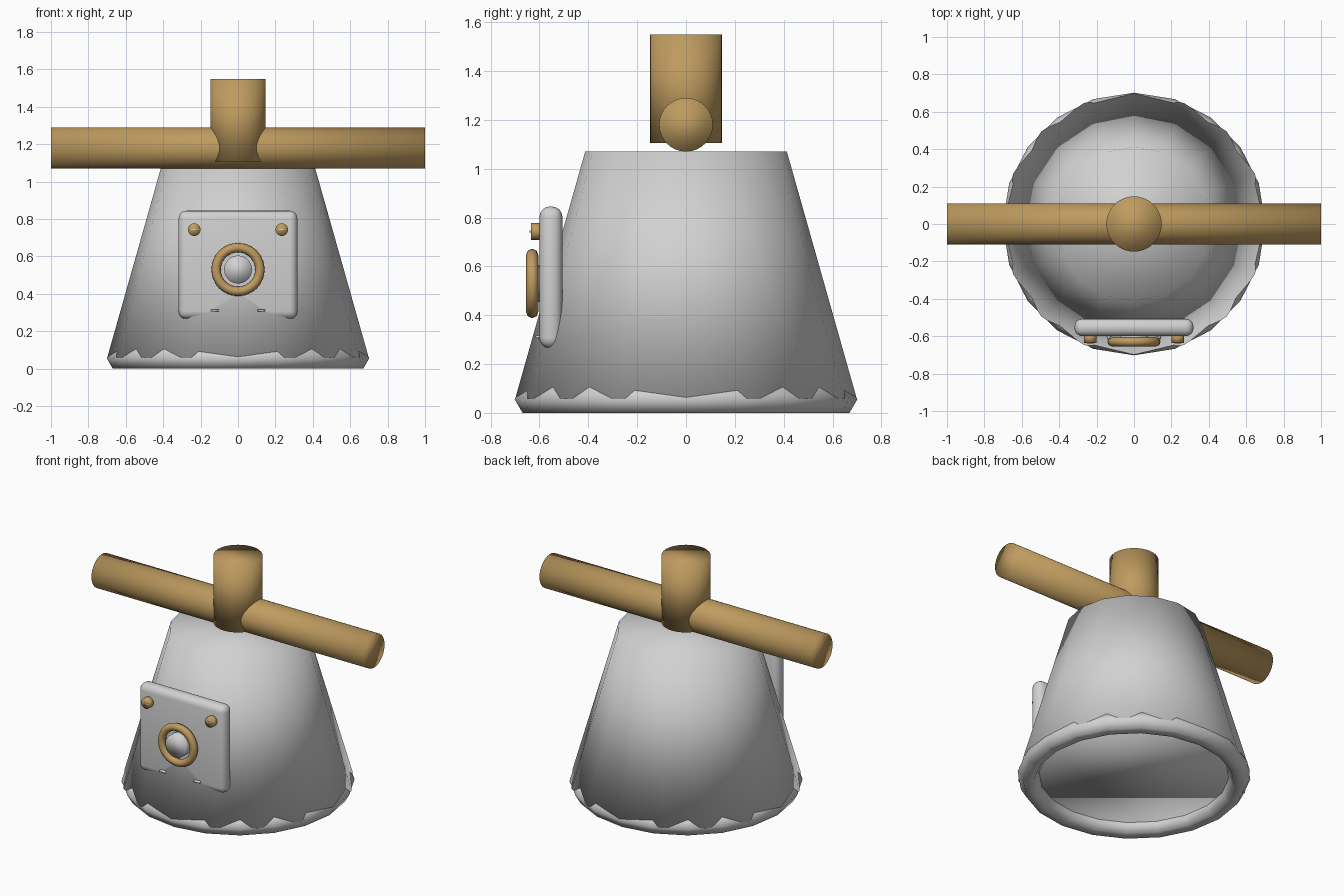
import bpy
import bmesh
import math
from mathutils import Matrix

if "Cube" in bpy.data.objects:
    bpy.data.objects.remove(bpy.data.objects["Cube"])


def material(name, rgb):
    m = bpy.data.materials.new(name)
    m.diffuse_color = (*rgb, 1.0)
    m.use_nodes = True
    m.node_tree.nodes["Principled BSDF"].inputs["Base Color"].default_value = m.diffuse_color
    return m


GREY = material("light_grey", (0.64, 0.64, 0.64))
BROWN = material("tan_brown", (0.52, 0.33, 0.115))


def finish(name, bm, mat, loc, rot=(0, 0, 0)):
    me = bpy.data.meshes.new(name)
    bmesh.ops.recalc_face_normals(bm, faces=bm.faces[:])
    for f in bm.faces:
        f.smooth = True
    bm.to_mesh(me)
    bm.free()
    me.materials.append(mat)
    ob = bpy.data.objects.new(name, me)
    ob.location = loc
    ob.rotation_euler = rot
    bpy.context.collection.objects.link(ob)
    return ob


def cone(name, mat, r1, r2, depth, sides, loc, rot=(0, 0, 0)):
    bm = bmesh.new()
    bmesh.ops.create_cone(bm, cap_ends=True, segments=sides,
                          radius1=r1, radius2=r2, depth=depth)
    return finish(name, bm, mat, loc, rot)


def torus(name, mat, major, minor, n_major, n_minor, loc, rot=(0, 0, 0)):
    bm = bmesh.new()
    rings = []
    for i in range(n_major):
        turn = Matrix.Rotation(2 * math.pi * i / n_major, 3, 'Z')
        ring = []
        for j in range(n_minor):
            a = 2 * math.pi * j / n_minor
            v = bm.verts.new((major + minor * math.cos(a), 0, minor * math.sin(a)))
            v.co = turn @ v.co
            ring.append(v)
        rings.append(ring)
    for i in range(n_major):
        a, b = rings[i], rings[(i + 1) % n_major]
        for j in range(n_minor):
            k = (j + 1) % n_minor
            bm.faces.new((a[j], b[j], b[k], a[k]))
    return finish(name, bm, mat, loc, rot)


def box(name, mat, size, loc, bevel=0.0):
    bm = bmesh.new()
    bmesh.ops.create_cube(bm, size=1)
    bmesh.ops.scale(bm, vec=size, verts=bm.verts)
    if bevel:
        bmesh.ops.bevel(bm, geom=bm.edges[:], offset=bevel, segments=4,
                        profile=0.5, affect='EDGES')
    return finish(name, bm, mat, loc)


FRONT = (math.pi / 2, 0, 0)

# Tapered body with a thick rim around its foot
cone("body", GREY, 0.70, 0.413, 1.014, 16, (0, 0, 0.563))
torus("bottom_rim", GREY, 0.637, 0.065, 20, 6, (0, 0, 0.0563))

# Cross beam and upright post
cone("cross_beam", BROWN, 0.11, 0.11, 2.0, 32, (0, 0, 1.18), (0, math.pi / 2, 0))
cone("upright_post", BROWN, 0.148, 0.148, 0.445, 32, (0, 0, 1.3275))

# Rounded plate on the front
box("front_plate", GREY, (0.636, 0.094, 0.58), (0, -0.553, 0.555), 0.042)

# Ring and button in the middle of the plate
torus("plate_ring", BROWN, 0.117, 0.025, 32, 8, (0, -0.63, 0.53), FRONT)
cone("ring_button", GREY, 0.075, 0.075, 0.065, 24, (0, -0.622, 0.53), FRONT)

# Pegs with slots at the top, slots showing through at the bottom
for side in (-1, 1):
    tag = "left" if side < 0 else "right"
    cone("peg_" + tag, BROWN, 0.034, 0.034, 0.05, 16,
         (side * 0.234, -0.61, 0.743), FRONT)
    box("peg_slot_" + tag, GREY, (0.036, 0.02, 0.008), (side * 0.234, -0.63, 0.743))
    box("lower_slot_" + tag, GREY, (0.04, 0.03, 0.01), (side * 0.125, -0.602, 0.312))
